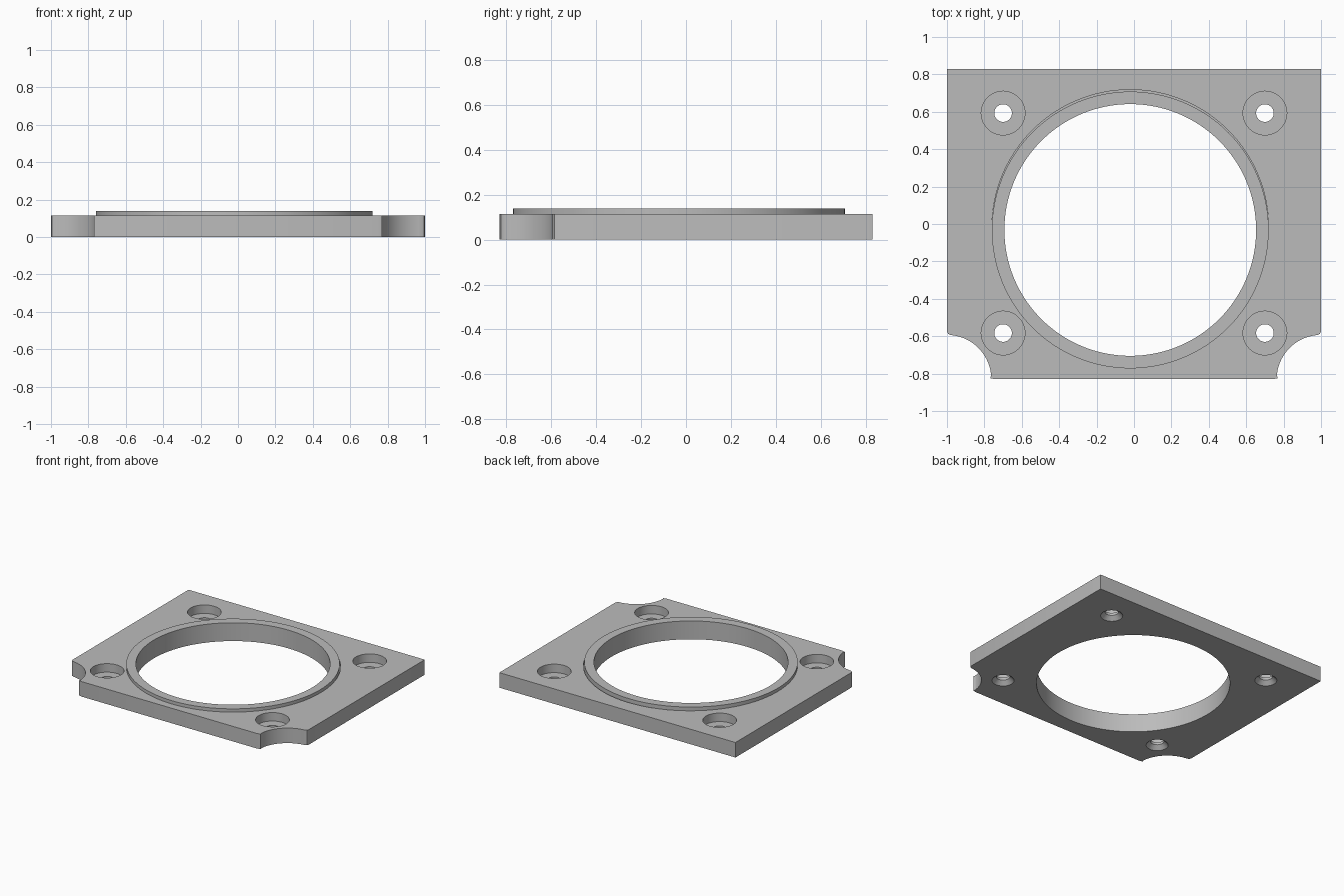
import bpy, bmesh, math

old = bpy.data.objects.get("Cube")
if old:
    bpy.data.objects.remove(old, do_unlink=True)

grey = bpy.data.materials.new("mid_grey")
grey.use_nodes = True
colour = (0.5, 0.5, 0.5, 1)
grey.diffuse_color = colour
grey.node_tree.nodes["Principled BSDF"].inputs["Base Color"].default_value = colour

W, D, T = 1.0, 0.83, 0.115      # plate half width, half depth, thickness
TOP = 0.14                      # height of the raised rim
CX, CY = -0.02, -0.032          # centre of the large opening


def make_object(name, bm):
    bmesh.ops.recalc_face_normals(bm, faces=bm.faces)
    mesh = bpy.data.meshes.new(name)
    bm.to_mesh(mesh)
    bm.free()
    mesh.materials.append(grey)
    obj = bpy.data.objects.new(name, mesh)
    bpy.context.collection.objects.link(obj)
    return obj


def extrude_outline(name, points, height):
    bm = bmesh.new()
    face = bm.faces.new([bm.verts.new((x, y, 0)) for x, y in points])
    up = bmesh.ops.extrude_face_region(bm, geom=[face])["geom"]
    bmesh.ops.translate(bm, vec=(0, 0, height),
                        verts=[v for v in up if isinstance(v, bmesh.types.BMVert)])
    return make_object(name, bm)


def lathe(name, x, y, profile, segments, closed=False):
    """Revolve (radius, z) pairs; open profiles get flat end caps."""
    bm = bmesh.new()
    rings = [[bm.verts.new((x + r * math.cos(2 * math.pi * i / segments),
                            y + r * math.sin(2 * math.pi * i / segments), z))
              for i in range(segments)] for r, z in profile]
    pairs = list(zip(rings, rings[1:]))
    if closed:
        pairs.append((rings[-1], rings[0]))
    else:
        bm.faces.new(rings[0])
        bm.faces.new(rings[-1])
    for a, b in pairs:
        for i in range(segments):
            j = (i + 1) % segments
            bm.faces.new((a[i], a[j], b[j], b[i]))
    return make_object(name, bm)


def cut(target, cutter):
    mod = target.modifiers.new(cutter.name, 'BOOLEAN')
    mod.operation, mod.solver, mod.object = 'DIFFERENCE', 'EXACT', cutter
    bpy.context.view_layer.objects.active = target
    bpy.ops.object.modifier_apply(modifier=mod.name)
    bpy.data.objects.remove(cutter, do_unlink=True)


# Plate outline: right half with a scooped, slightly rounded front corner
R, F = 0.237, 0.02
half = [(W, D), (W, -D + R + F), (W - 0.006, -D + R + 0.006)]
for i in range(25):
    a = math.radians(95 + 80 * i / 24)
    half.append((W + R * math.cos(a), -D + R * math.sin(a)))
half += [(W - R + 0.006, -D + 0.006), (W - R - F, -D)]
outline = half + [(-x, y) for x, y in reversed(half)]
plate = extrude_outline("mounting_plate", outline, T)

# Large opening and the thin relief behind the rim
cut(plate, lathe("relief_cutter", CX, CY + 0.01, [(0.74, T - 0.02), (0.74, 0.3)], 128))
cut(plate, lathe("opening_cutter", CX, CY, [(0.70, -0.1), (0.70, 0.3)], 128))

# Four screw holes: counterbore above, narrow throat, countersink below
for x in (-0.7, 0.7):
    for y in (-0.583, 0.593):
        profile = [(0.08, -0.003), (0.047, 0.03), (0.047, 0.05), (0.117, 0.05), (0.117, 0.3)]
        cut(plate, lathe("screw_hole_cutter", x, y, profile, 48))

# Raised rim that lines the opening
rim = lathe("raised_rim", CX, CY,
            [(0.673, 0), (0.70, 0), (0.70, T - 0.02), (0.74, T - 0.02), (0.74, TOP), (0.673, TOP)],
            128, closed=True)

for obj in (plate, rim):
    bpy.ops.object.select_all(action='DESELECT')
    obj.select_set(True)
    bpy.context.view_layer.objects.active = obj
    bpy.ops.object.shade_smooth_by_angle(angle=math.radians(30))
